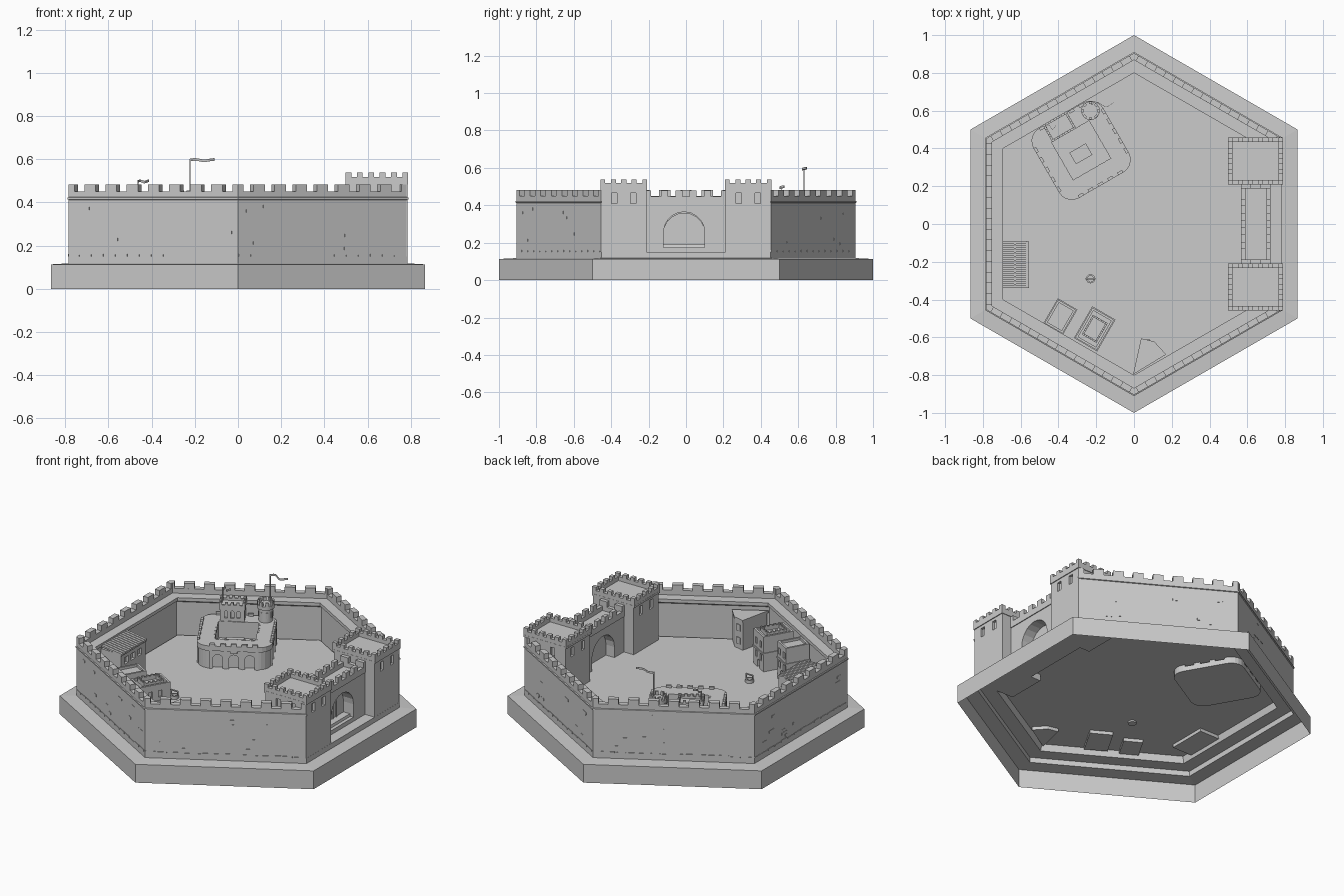
import bpy, bmesh, random
from math import sin, cos, pi, radians
from mathutils import Matrix, Vector

if "Cube" in bpy.data.objects:
    bpy.data.objects.remove(bpy.data.objects["Cube"])

random.seed(4)
HEX = [Vector((cos(radians(a)), sin(radians(a)), 0)) for a in (30, 90, 150, 210, 270, 330)]
G = 0.19  # courtyard ground level


class Part:
    """Collects simple solids into one named object placed at loc, turned by rot degrees."""
    def __init__(self, name, loc=(0, 0), rot=0):
        self.name, self.bm = name, bmesh.new()
        self.m = Matrix.Translation((loc[0], loc[1], 0)) @ Matrix.Rotation(radians(rot), 4, 'Z')

    def extrude(self, pts, vec, m=Matrix()):
        a = [self.bm.verts.new(m @ Vector(p)) for p in pts]
        b = [self.bm.verts.new(m @ (Vector(p) + Vector(vec))) for p in pts]
        n = len(pts)
        self.bm.faces.new(a)
        self.bm.faces.new(b[::-1])
        for i in range(n):
            self.bm.faces.new((a[i], a[(i + 1) % n], b[(i + 1) % n], b[i]))

    def box(self, x0, x1, y0, y1, z0, z1, m=Matrix()):
        self.extrude([(x0, y0, z0), (x1, y0, z0), (x1, y1, z0), (x0, y1, z0)], (0, 0, z1 - z0), m)

    def arch(self, x, y, z, w, h, depth, m=Matrix()):
        """Round-headed prism in the xz plane, running along +y."""
        r = w / 2
        pts = [(x - r, y, z), (x + r, y, z)]
        pts += [(x + r * cos(i * pi / 10), y, z + h - r + r * sin(i * pi / 10)) for i in range(11)]
        self.extrude(pts, (0, depth, 0), m)

    def parapet(self, hx, hy, z0, z1, z2, t, nx, ny):
        """Rectangular crenellated rim of half size hx, hy."""
        for s in (-1, 1):
            self.box(-hx, hx, *sorted((s * hy, s * (hy - t))), z0, z1)
            self.box(*sorted((s * hx, s * (hx - t))), t - hy, hy - t, z0, z1)
            for half, other, n, swap in ((hx, hy, nx, 0), (hy, hx, ny, 1)):
                p = 2 * half / (2 * n - 1)
                for i in range(n):
                    u = -half + 2 * p * i
                    a, b = (u, u + p), tuple(sorted((s * other, s * (other - t))))
                    if swap:
                        if 0 < i < n - 1:
                            self.box(*b, *a, z1, z2)
                    else:
                        self.box(*a, *b, z1, z2)

    def done(self, cutter=None, smooth=False):
        bmesh.ops.recalc_face_normals(self.bm, faces=self.bm.faces)
        me = bpy.data.meshes.new(self.name)
        self.bm.to_mesh(me)
        self.bm.free()
        ob = bpy.data.objects.new(self.name, me)
        bpy.context.collection.objects.link(ob)
        ob.matrix_world = self.m
        bpy.context.view_layer.update()
        bpy.ops.object.select_all(action='DESELECT')
        ob.select_set(True)
        bpy.context.view_layer.objects.active = ob
        if cutter:
            c = cutter.done()
            mod = ob.modifiers.new("cut", 'BOOLEAN')
            mod.operation, mod.object, mod.solver = 'DIFFERENCE', c, 'EXACT'
            bpy.context.view_layer.objects.active = ob
            bpy.ops.object.modifier_apply(modifier=mod.name)
            bpy.data.objects.remove(c)
        if smooth:
            bpy.ops.object.select_all(action='DESELECT')
            ob.select_set(True)
            bpy.ops.object.shade_smooth_by_angle(angle=radians(40))
        return ob


# hollow hexagonal tile with raised courtyard floor
base = Part("base_tile")
prev = None
for r, z in ((1, 0), (1, .113), (.905, .118), (.905, .15), (.812, .15), (.8, G)):
    ring = [base.bm.verts.new((v.x * r, v.y * r, z)) for v in HEX]
    if prev:
        for i in range(6):
            j = (i + 1) % 6
            base.bm.faces.new((prev[i], prev[j], ring[j], ring[i]))
    prev = ring
base.bm.faces.new(prev)
base.done(smooth=False)

# curtain wall on five sides, swept round the hexagon
wall = Part("curtain_wall")
prof = [(.905, .15), (.905, .412), (.911, .414), (.911, .422), (.905, .424), (.905, .45), (.868, .45),
        (.868, .42), (.8, .42), (.8, .4), (.815, .39), (.815, .15)]
rows = [[wall.bm.verts.new((v.x * r, v.y * r, z)) for r, z in prof] for v in HEX]
n = len(prof)
for a, b in zip(rows, rows[1:]):
    for k in range(n):
        wall.bm.faces.new((a[k], b[k], b[(k + 1) % n], a[(k + 1) % n]))
wall.bm.faces.new(rows[0])
wall.bm.faces.new(rows[-1][::-1])
wall.done()

# merlons and a few raised stones along each wall side
merlons, stones = Part("wall_merlons"), Part("wall_stones")
for i in range(5):
    m = Matrix.Rotation(radians(60 * (i + 1)), 4, 'Z')  # local +x faces outward
    ap = .905 * cos(pi / 6)
    for k in range(9):
        y = -.4525 + .905 * k / 8
        y0, y1 = max(y - .03, -.4525), min(y + .03, .4525)
        merlons.box(ap - .032, ap, y0, y1, .448, .483, m)
    for k in range(9):
        y, z = random.uniform(-.42, .38), random.uniform(.17, .38)
        stones.box(ap - .005, ap + .002, y, y + random.uniform(.02, .05), z, z + .014, m)
    for k in range(14):
        y = -.45 + .064 * k
        stones.box(ap - .005, ap + .003, y, y + .055, .15, .155 + random.uniform(0, .007), m)
merlons.done()
stones.done()

# two gate towers with paired windows
for s in (-1, 1):
    tag = "left" if s < 0 else "right"
    loc = (.643, s * .333)
    body, cut = Part("gate_tower_" + tag, loc), Part("cut", loc)
    body.box(-.138, .14, -.121, .121, .15, .492)
    for q in range(4):
        m = Matrix.Rotation(q * pi / 2, 4, 'Z')
        d = .121 if q % 2 == 0 else .139
        for x in (-.05, .05):
            cut.box(x - .015, x + .015, -d - .02, -d + .015, .41, .465, m)
    body.done(cut)
    top = Part("gate_tower_parapet_" + tag, loc)
    top.box(-.146, .145, -.125, .125, .482, .494)
    top.parapet(.145, .124, .494, .518, .538, .024, 6, 5)
    top.done()

# gate house with arched passage, door and sill
gate, cut = Part("gate_house"), Part("cut")
gate.box(.572, .718, -.215, .215, .15, .42)
turn = Matrix.Rotation(-pi / 2, 4, 'Z')  # local x -> -y, local y -> x
cut.arch(.01, .5, .175, .22, .19, .4, turn)
gate.done(cut)
door = Part("gate_door")
door.arch(.01, .63, .165, .225, .195, .02, turn)
for y in (-.045, -.01, .025):
    door.box(.645, .656, y - .003, y + .003, .175, .29)
door.done()
top = Part("gate_parapet", (.645, 0))
top.parapet(.078, .21, .41, .447, .48, .022, 2, 6)
top.done()

# keep: rounded square block with arcades and an open court
KL, KR = (-.28, .39), 30
keep, cut = Part("keep_block", KL, KR), Part("cut", KL, KR)


def rounded(h, r, z, k=5):
    return [(sx * (h - r) + r * cos(a), sy * (h - r) + r * sin(a), z)
            for q, (sx, sy) in enumerate(((1, 1), (-1, 1), (-1, -1), (1, -1)))
            for a in [(q + i / k) * pi / 2 for i in range(k + 1)]]


keep.extrude(rounded(.205, .075, .15), (0, 0, .165))
cut.box(-.115, .115, -.115, .115, .23, .5)
for q in range(4):
    m = Matrix.Rotation(q * pi / 2, 4, 'Z')
    for x in (-.09, 0, .09):
        cut.arch(x, -.25, G - .01, .055, .095, .065, m)
keep.done(cut)
rim, cut = Part("keep_cornice", KL, KR), Part("cut", KL, KR)
rim.extrude(rounded(.213, .078, .3), (0, 0, .03))
cut.extrude(rounded(.198, .068, .316), (0, 0, .1))
cut.box(-.115, .115, -.115, .115, .2, .5)
rim.done(cut)
det = Part("keep_merlons", KL, KR)
for q in range(4):
    m = Matrix.Rotation(q * pi / 2, 4, 'Z')
    for k in range(5):
        x = -.12 + .06 * k
        det.box(x - .015, x + .015, -.213, -.198, .328, .344, m)
        det.box(x * .8 - .012, x * .8 + .012, -.124, -.114, .312, .332, m)
    for x in (-.13, -.045, .045, .13):  # pilasters
        det.box(x - .008, x + .008, -.211, -.2, G, .302, m)
    det.box(-.02, .02, -.213, -.205, .288, .302, m)
det.box(-.06, .04, -.05, .02, .225, .28)  # low hall in the court
det.done()

# square keep tower
c = Matrix.Rotation(radians(KR), 3, 'Z')
p = Vector((*KL, 0)) + c @ Vector((-.037, .166, 0))
tower, cut = Part("keep_square_tower", p, KR), Part("cut", p, KR)
tower.box(-.068, .068, -.047, .047, G, .42)
for x in (-.035, 0, .035):
    cut.arch(x, -.06, .35, .018, .045, .025)
tower.done(cut)
top = Part("keep_square_parapet", p, KR)
top.box(-.073, .073, -.052, .052, .405, .42)
top.parapet(.073, .052, .42, .432, .447, .012, 5, 4)
top.done()

# round keep tower
p2 = Vector((*KL, 0)) + c @ Vector((.148, .157, 0))
rt = Part("keep_round_tower", p2)
circ = lambda r, z: [(r * cos(i * pi / 10), r * sin(i * pi / 10), z) for i in range(20)]
rt.extrude(circ(.04, G), (0, 0, .23))
rt.extrude(circ(.049, .41), (0, 0, .022))
for i in range(8):
    m = Matrix.Rotation(i * pi / 4, 4, 'Z')
    rt.box(.036, .048, -.009, .009, .43, .455, m)
    rt.box(.036, .042, -.006, .006, .355, .39, m)
rt.done(smooth=True)


# waving flags on thin poles
def flag(name, x, y, z0, z1, length, h):
    f = Part(name, (x, y))
    f.box(-.0025, .0025, -.0025, .0025, z0, z1)
    w = [(length * i / 8, .012 * sin(i * .9), z1 - h + .003 * sin(i)) for i in range(9)]
    for a, b in zip(w, w[1:]):
        pts = [a, b, (b[0], b[1], b[2] + h), (a[0], a[1], a[2] + h)]
        f.extrude(pts, (0, .002, 0))
    f.done()


flag("tall_flag", -.223, .632, .42, .602, .115, .012)
flag("small_flag", -.463, .512, .42, .503, .05, .012)

# lean-to building with a slatted roof against the left wall
shed, cut = Part("lean_to_house"), Part("cut")
shed.box(-.7, -.565, -.335, -.095, .17, .385)
for y in (-.28, -.215, -.15):
    cut.box(-.58, -.5, y - .018, y + .018, .31, .35)
cut.box(-.58, -.5, -.24, -.19, G, .27)
shed.done(cut)
roof = Part("lean_to_roof")
tilt = Matrix.Translation((-.63, -.215, .395)) @ Matrix.Rotation(radians(8), 4, 'Y')
for k in range(12):
    y = -.125 + .0212 * k
    roof.box(-.072, .075, y, y + .015, -.004, .006, tilt)
for x in (-.07, 0, .068):
    roof.box(x - .005, x + .005, -.125, .125, -.01, 0, tilt)
roof.done()


# two town houses along the lower left wall
def house(name, loc, hx, hy, top_z, crenels):
    b, k = Part(name, loc, -30), Part("cut", loc, -30)
    b.box(-hx, hx, -hy, hy, .17, top_z)
    for x in (-.03, .03):
        for z in (.245, .325):
            k.box(x - .011, x + .011, hy - .01, hy + .05, z, z + .04)
            k.box(hx - .01, hx + .05, x - .011, x + .011, z, z + .04)
    k.arch(0, hy - .012, G, .03, .05, .06)
    k.box(-hx + .012, hx - .012, -hy + .012, hy - .012, top_z - .015, top_z + .1)
    b.done(k)
    d = Part(name + "_trim", loc, -30)
    d.box(-hx - .005, hx + .005, -hy - .005, hy + .005, .295, .305)
    if crenels:
        d.parapet(.045, .06, top_z - .015, top_z + .008, top_z + .016, .01, 4, 5)
    d.done()


house("small_house", (-.39, -.49), .055, .072, .4, False)
house("large_house", (-.208, -.555), .066, .092, .405, True)

# wedge shaped corner house
corner = Part("corner_house")
shape = [(0, -.79), (.165, -.69), (.105, -.625), (.04, -.61)]
corner.extrude([(x, y, .17) for x, y in shape], (0, 0, .2))
corner.extrude([(.08 + (x - .08) * 1.06, -.68 + (y + .68) * 1.06, .362) for x, y in shape], (0, 0, .014))
for z in (.22, .3):
    corner.box(.06, .085, -.64, -.612, z, z + .04)
corner.done()

# small well
well, cut = Part("well", (-.23, -.29)), Part("cut", (-.23, -.29))
well.extrude(circ(.024, .18), (0, 0, .03))
cut.extrude(circ(.016, .195), (0, 0, .1))
well.done(cut, smooth=True)
wf = Part("well_frame", (-.23, -.29))
for s in (-1, 1):
    wf.box(s * .021 - .003, s * .021 + .003, -.003, .003, G, .236)
wf.box(-.026, .026, -.004, .004, .232, .238)
wf.done()
